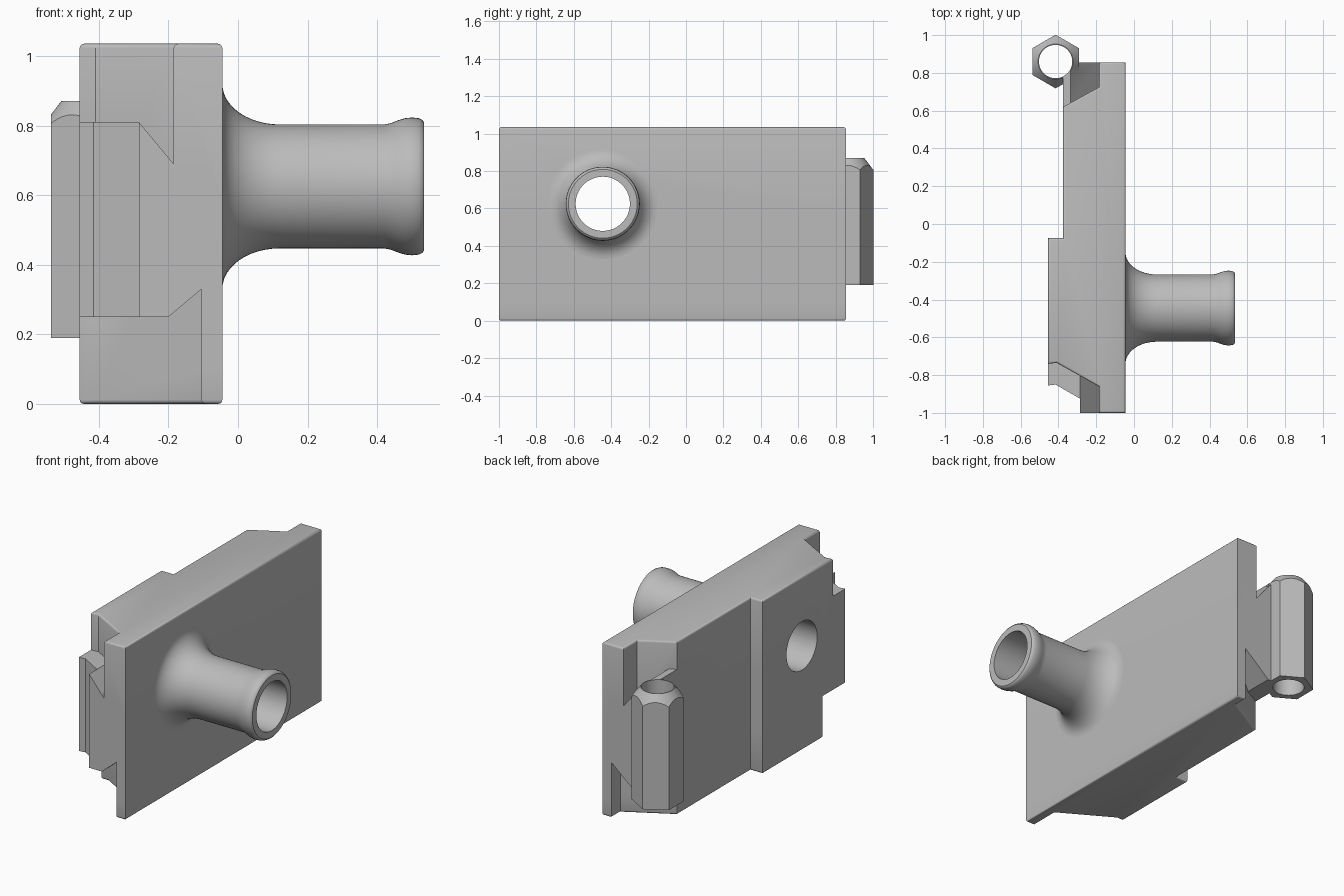
import bpy, bmesh, math
from mathutils import Matrix, Vector

if "Cube" in bpy.data.objects:
    bpy.data.objects.remove(bpy.data.objects["Cube"], do_unlink=True)

grey = bpy.data.materials.new("plain grey")
grey.use_nodes = True
COLOUR = (0.5, 0.5, 0.5, 1)
grey.diffuse_color = COLOUR
grey.node_tree.nodes["Principled BSDF"].inputs["Base Color"].default_value = COLOUR

TOP, BACK, FRONT = 1.035, 0.855, -1.0
PIPE_Y, PIPE_Z, BORE = -0.445, 0.625, 0.145
HEX_X, HEX_BOTTOM, HEX_TOP = -0.415, 0.19, 0.87


def finish(name, bm):
    bmesh.ops.recalc_face_normals(bm, faces=bm.faces)
    mesh = bpy.data.meshes.new(name)
    bm.to_mesh(mesh)
    bm.free()
    mesh.materials.append(grey)
    ob = bpy.data.objects.new(name, mesh)
    bpy.context.collection.objects.link(ob)
    return ob


def prism(name, points, lo, hi, axis="z", bevel_at=None):
    """Extrude an (x, y) outline along z, or an (x, z) outline along y."""
    bm = bmesh.new()
    place = (lambda a, b, h: (a, b, h)) if axis == "z" else (lambda a, b, h: (a, h, b))
    face = bm.faces.new([bm.verts.new(place(a, b, lo)) for a, b in points])
    out = bmesh.ops.extrude_face_region(bm, geom=[face])["geom"]
    verts = [v for v in out if isinstance(v, bmesh.types.BMVert)]
    bmesh.ops.translate(bm, verts=verts, vec=Vector(place(0, 0, hi - lo)))
    bmesh.ops.recalc_face_normals(bm, faces=bm.faces)
    if bevel_at is not None:
        edges = [e for e in bm.edges if all(abs(v.co.z - bevel_at) < 1e-4 for v in e.verts)]
        bmesh.ops.bevel(bm, geom=edges, offset=0.012, segments=3, profile=0.5, affect="EDGES")
    return finish(name, bm)


def lathe(name, profile, centre, axis, steps=64):
    """Spin a closed (along, radius) outline around the x or z axis."""
    bm = bmesh.new()
    pts = [(a, r, 0) if axis == "x" else (r, 0, a) for a, r in profile]
    vs = [bm.verts.new(p) for p in pts]
    edges = [bm.edges.new((vs[i], vs[(i + 1) % len(vs)])) for i in range(len(vs))]
    spin = (1, 0, 0) if axis == "x" else (0, 0, 1)
    bmesh.ops.spin(bm, geom=vs + edges, cent=(0, 0, 0), axis=spin, angle=math.tau,
                   steps=steps, use_duplicate=False)
    bmesh.ops.remove_doubles(bm, verts=bm.verts, dist=1e-5)
    bmesh.ops.translate(bm, verts=bm.verts, vec=centre)
    return finish(name, bm)


def cylinder(name, radius, depth, centre, rotation=Matrix(), sides=64):
    bm = bmesh.new()
    bmesh.ops.create_cone(bm, cap_ends=True, segments=sides, radius1=radius, radius2=radius,
                          depth=depth, matrix=Matrix.Translation(centre) @ rotation)
    return finish(name, bm)


def combine(ob, other, operation, keep=False):
    mod = ob.modifiers.new(operation.lower(), "BOOLEAN")
    mod.operation, mod.object, mod.solver = operation, other, "EXACT"
    bpy.context.view_layer.objects.active = ob
    bpy.ops.object.modifier_apply(modifier=mod.name)
    if not keep:
        bpy.data.objects.remove(other, do_unlink=True)


def smooth(ob):
    bpy.ops.object.select_all(action="DESELECT")
    ob.select_set(True)
    bpy.context.view_layer.objects.active = ob
    bpy.ops.object.shade_smooth_by_angle(angle=math.radians(32))


# Plate: thin-flanged lower part, thick-flanged upper part with dovetailed ends
plate = prism("plate", [
    (-0.045, FRONT), (-0.045, BACK), (-0.105, BACK), (-0.105, 0.77), (-0.375, 0.62),
    (-0.375, -0.075), (-0.455, -0.075), (-0.455, -0.64), (-0.41, -0.64),
    (-0.105, -0.82), (-0.105, FRONT)], 0, 0.6, bevel_at=0)
upper = prism("plate_upper", [
    (-0.045, FRONT), (-0.045, BACK), (-0.185, BACK), (-0.185, 0.725), (-0.375, 0.62),
    (-0.375, -0.075), (-0.455, -0.075), (-0.455, -0.74), (-0.41, -0.735),
    (-0.185, -0.86), (-0.185, FRONT)], 0.1, TOP, bevel_at=TOP)
under = prism("under_cutter", [
    (-0.6, 0), (-0.105, 0), (-0.105, 0.33), (-0.2, 0.25), (-0.6, 0.25)], -1.2, 1.2, "y")
combine(upper, under, "DIFFERENCE")
combine(plate, upper, "UNION")

# Front tab: hexagonal recess outline trimmed by sloped top and underside
tab = prism("front_tab", [
    (-0.08, -0.7), (-0.455, -0.7), (-0.455, -0.855), (-0.415, -0.85),
    (-0.285, -0.925), (-0.285, FRONT), (-0.08, FRONT)], 0.1, 0.95)
slopes = prism("tab_trim", [
    (-0.5, 0.25), (-0.2, 0.25), (-0.105, 0.33), (-0.07, 0.36), (-0.07, 0.69),
    (-0.185, 0.69), (-0.285, 0.81), (-0.5, 0.81)], -1.2, -0.5, "y")
combine(tab, slopes, "INTERSECT")
combine(plate, tab, "UNION")

# Back web carrying the hexagonal post
web = prism("back_web", [
    (-0.08, 0.35), (-0.105, 0.33), (-0.27, 0.19), (-0.375, 0.19), (-0.375, HEX_TOP),
    (-0.335, HEX_TOP), (-0.185, 0.69), (-0.08, 0.69)], 0.58, BACK, "y")
combine(plate, web, "UNION")

# Hexagonal post with a conical chamfer on top
post = prism("hex_post", [
    (HEX_X + 0.142 * math.sin(math.tau * i / 6), BACK + 0.005 + 0.142 * math.cos(math.tau * i / 6))
    for i in range(6)], HEX_BOTTOM, HEX_TOP)
bm = bmesh.new()
for r1, r2, z, h in ((0.3, 0.093, 0.735, 0.27),):
    bmesh.ops.create_cone(bm, cap_ends=True, segments=64, radius1=r1, radius2=r2, depth=h,
                          matrix=Matrix.Translation((HEX_X, BACK + 0.005, z)))
chamfer = finish("chamfer_trim", bm)
# the straight lower body is kept below the chamfer cone
lower = cylinder("post_trim", 0.3, 0.6, (HEX_X, BACK + 0.005, 0.32))
combine(chamfer, lower, "UNION")
combine(post, chamfer, "INTERSECT")
combine(plate, post, "UNION")
pin_hole = cylinder("pin_hole", 0.088, 1.6, (HEX_X, BACK + 0.005, 0.5))
combine(plate, pin_hole, "DIFFERENCE")

# Bore through the plate
bore = cylinder("bore", BORE, 1.0, (-0.3, PIPE_Y, PIPE_Z), Matrix.Rotation(math.pi / 2, 4, "Y"))
combine(plate, bore, "DIFFERENCE")
smooth(plate)

# Hose nozzle: flared root, straight pipe and rounded lip
flare = [(0.12 - 0.165 * math.cos(t), 0.295 - 0.117 * math.sin(t))
         for t in (math.pi / 2 * i / 12 for i in range(13))]
lip = [(0.42, 0.178), (0.44, 0.182), (0.46, 0.19), (0.48, 0.196), (0.5, 0.198),
       (0.52, 0.196), (0.53, 0.191), (0.535, 0.184), (0.535, BORE)]
nozzle = lathe("nozzle", flare + lip + [(-0.045, BORE)], (0, PIPE_Y, PIPE_Z), "x")
smooth(nozzle)
